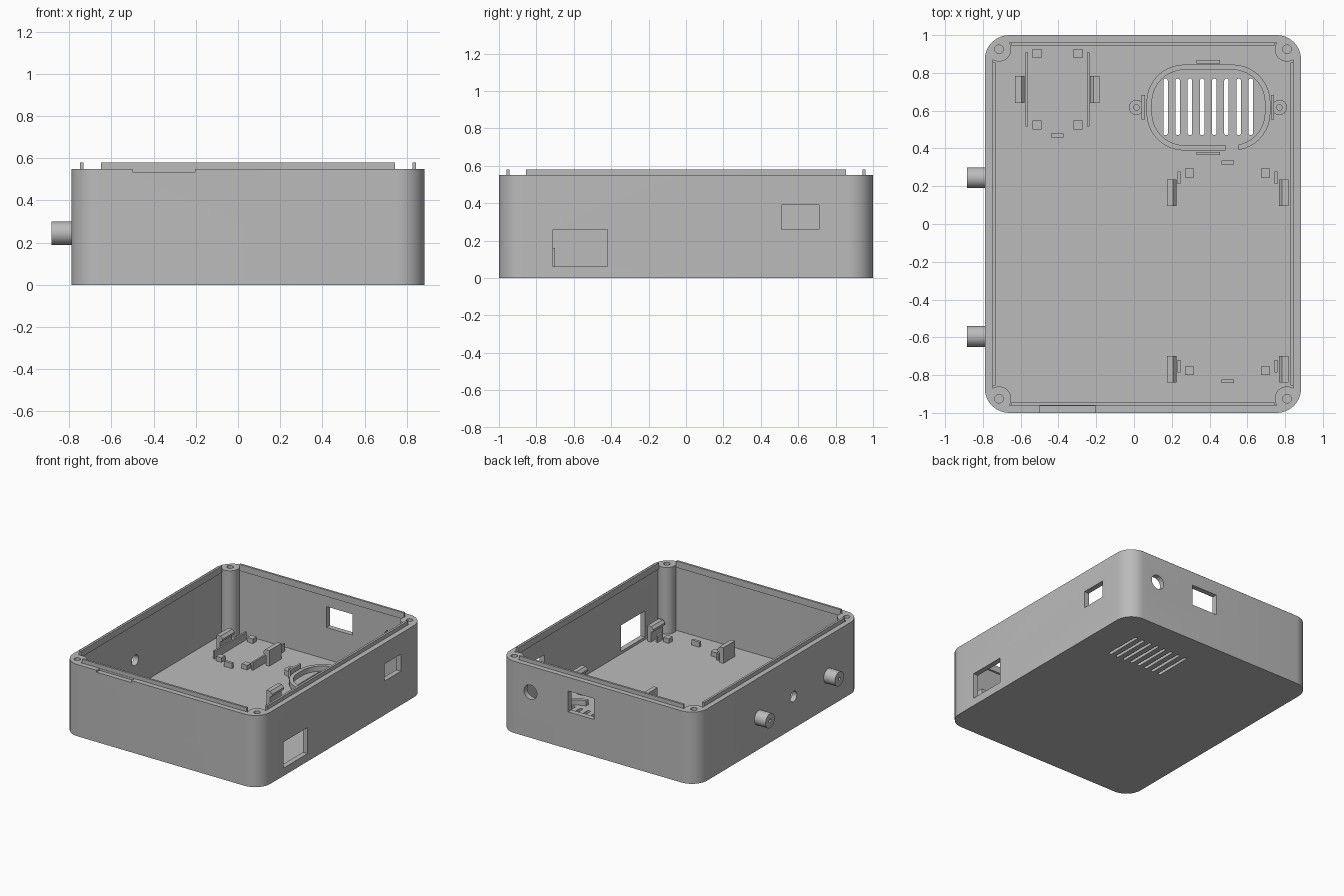
import bpy, bmesh, math
from mathutils import Matrix

cube = bpy.data.objects.get("Cube")
if cube:
    bpy.data.objects.remove(cube, do_unlink=True)

grey = bpy.data.materials.new("plain grey plastic")
grey.use_nodes = True
grey.diffuse_color = (0.5, 0.5, 0.5, 1)
grey.node_tree.nodes["Principled BSDF"].inputs["Base Color"].default_value = (0.5, 0.5, 0.5, 1)


def finish(name, bm):
    bmesh.ops.recalc_face_normals(bm, faces=bm.faces)
    mesh = bpy.data.meshes.new(name)
    bm.to_mesh(mesh)
    bm.free()
    mesh.materials.append(grey)
    ob = bpy.data.objects.new(name, mesh)
    bpy.context.collection.objects.link(ob)
    return ob


def prism(name, points, z0, z1):
    bm = bmesh.new()
    face = bm.faces.new([bm.verts.new((x, y, z0)) for x, y in points])
    top = bmesh.ops.extrude_face_region(bm, geom=[face])["geom"]
    bmesh.ops.translate(bm, vec=(0, 0, z1 - z0),
                        verts=[v for v in top if isinstance(v, bmesh.types.BMVert)])
    return finish(name, bm)


def box(name, x0, x1, y0, y1, z0, z1):
    return prism(name, [(x0, y0), (x1, y0), (x1, y1), (x0, y1)], z0, z1)


def rounded(name, x0, x1, y0, y1, z0, z1, r, steps=10):
    points = []
    corners = [(x1 - r, y1 - r), (x0 + r, y1 - r), (x0 + r, y0 + r), (x1 - r, y0 + r)]
    for i, (cx, cy) in enumerate(corners):
        for k in range(steps + 1):
            a = (i + k / steps) * math.pi / 2
            points.append((cx + r * math.cos(a), cy + r * math.sin(a)))
    return prism(name, points, z0, z1)


def cylinder(name, centre, r, length, axis="Z"):
    bm = bmesh.new()
    turn = {"Z": Matrix(), "X": Matrix.Rotation(math.pi / 2, 4, "Y"),
            "Y": Matrix.Rotation(math.pi / 2, 4, "X")}[axis]
    bmesh.ops.create_cone(bm, cap_ends=True, segments=32, radius1=r, radius2=r,
                          depth=length, matrix=Matrix.Translation(centre) @ turn)
    return finish(name, bm)


def cut(target, *cutters):
    for c in cutters:
        mod = target.modifiers.new("cut", "BOOLEAN")
        mod.operation, mod.solver, mod.object = "DIFFERENCE", "EXACT", c
        bpy.context.view_layer.objects.active = target
        bpy.ops.object.modifier_apply(modifier=mod.name)
        bpy.data.objects.remove(c, do_unlink=True)
    return target


# Main dimensions
LEFT, RIGHT, RIM, FLOOR, WALL = -0.79, 0.885, 0.55, 0.04, 0.04
corners = [(x, y) for x in (LEFT + 0.075, RIGHT - 0.075) for y in (-0.925, 0.925)]

# Open case with corner screw posts left standing in the cavity
case = rounded("case", LEFT, RIGHT, -1, 1, 0, RIM, 0.13)
cavity = rounded("cavity", LEFT + WALL, RIGHT - WALL, -1 + WALL, 1 - WALL, FLOOR, 0.7, 0.09)
cut(cavity, *[cylinder("post", (x, y, 0.4), 0.065, 0.9) for x, y in corners])
cut(case, cavity)
cut(case, *[cylinder("screw_hole", (x, y, 0.45), 0.023, 0.3) for x, y in corners])

# Wall openings
cut(case,
    box("large_side_window", 0.8, 1, -0.71, -0.42, 0.06, 0.26),
    box("small_side_window", 0.8, 1, 0.51, 0.71, 0.26, 0.39),
    box("back_window", 0.08, 0.3, 0.9, 1.1, 0.285, 0.445),
    cylinder("back_hole", (0.62, 1, 0.35), 0.055, 0.2, "Y"),
    cylinder("side_hole", (LEFT, -0.175, 0.245), 0.04, 0.2, "X"),
    box("front_notch", -0.5, -0.205, -1.1, -0.963, 0.535, 0.6))

# Vent slots through the floor
for i in range(8):
    x = 0.167 + i * 0.0645
    cut(case, rounded("slot", x - 0.012, x + 0.012, 0.47, 0.77, -0.1, 0.1, 0.0118, 5))

# Raised lip inside the rim
for side, x in (("right", LEFT + WALL), ("left", RIGHT - WALL - 0.017)):
    box(side + "_lip", x, x + 0.017, -0.855, 0.855, 0.53, 0.58)
for side, y in (("front", -0.961), ("back", 0.945)):
    box(side + "_lip", -0.65, 0.745, y, y + 0.016, 0.53, 0.58)

# Side pegs with a small blind hole
for name, y in (("front_peg", -0.595), ("back_peg", 0.245)):
    peg = cylinder(name, (LEFT - 0.0425, y, 0.245), 0.055, 0.105, "X")
    cut(peg, cylinder("peg_hole", (LEFT - 0.09, y, 0.245), 0.012, 0.08, "X"))


def clip(name, x, y, way, length=0.14):
    """Snap clip whose hook points along way in x."""
    h = length / 2
    profile = [(-0.025, 0), (0.005, 0), (0.005, 0.075), (0.025, 0.085),
               (0.025, 0.1), (0.008, 0.12), (-0.025, 0.12)]
    bm = bmesh.new()
    face = bm.faces.new([bm.verts.new((x + way * u, y - h, FLOOR + v)) for u, v in profile])
    geom = bmesh.ops.extrude_face_region(bm, geom=[face])["geom"]
    bmesh.ops.translate(bm, vec=(0, length, 0),
                        verts=[v for v in geom if isinstance(v, bmesh.types.BMVert)])
    return finish(name, bm)


def block(name, x, y, w, d, top):
    return box(name, x - w / 2, x + w / 2, y - d / 2, y + d / 2, FLOOR - 0.01, top)


# Small board holder: rails, clips, support blocks and end stop
for x, way in ((-0.569, 1), (-0.242, -1)):
    block("small_board_rail", x, 0.712, 0.013, 0.39, 0.1)
    clip("small_board_clip", x - way * 0.035, 0.712, way, 0.145)
for x in (-0.513, -0.296):
    for y in (0.524, 0.902):
        block("small_board_support", x, y, 0.047, 0.047, 0.075)
block("small_board_stop", -0.406, 0.468, 0.067, 0.02, 0.08)

# Large board holder
for x, way in ((0.199, 1), (0.792, -1)):
    for y, bar_y, rest_y in ((0.166, 0.246, 0.27), (-0.77, -0.753, -0.777)):
        clip("large_board_clip", x, y, way)
        block("large_board_guide", x + way * 0.04, bar_y, 0.016, 0.066, 0.09)
        block("large_board_support", x + way * 0.095, rest_y, 0.047, 0.047, 0.075)
for y in (0.326, -0.833):
    block("large_board_stop", 0.496, y, 0.066, 0.02, 0.08)

# Speaker ring with a wire gap, bars and screw ears
ring = rounded("speaker_ring", 0.066, 0.722, 0.389, 0.844, FLOOR - 0.01, 0.08, 0.2)
cut(ring, rounded("ring_inside", 0.095, 0.693, 0.417, 0.816, 0, 0.2, 0.172),
    box("wire_gap", 0.484, 0.553, 0.3, 0.5, 0, 0.2))
for y in (0.373, 0.86):
    block("speaker_bar", 0.394, y, 0.125, 0.018, 0.09)
for x, way in ((0.013, 1), (0.77, -1)):
    ear = cylinder("speaker_ear", (x, 0.617, 0.055), 0.04, 0.05)
    cut(ear, cylinder("ear_hole", (x, 0.617, 0.09), 0.015, 0.08))
    block("speaker_ear_plate", x + way * 0.036, 0.619, 0.016, 0.13, 0.105)

# Smooth curved walls, keep edges sharp
bpy.ops.object.select_all(action="SELECT")
for ob in bpy.context.selected_objects:
    if ob.type != "MESH":
        ob.select_set(False)
bpy.context.view_layer.objects.active = case
bpy.ops.object.shade_smooth_by_angle(angle=math.radians(30))
